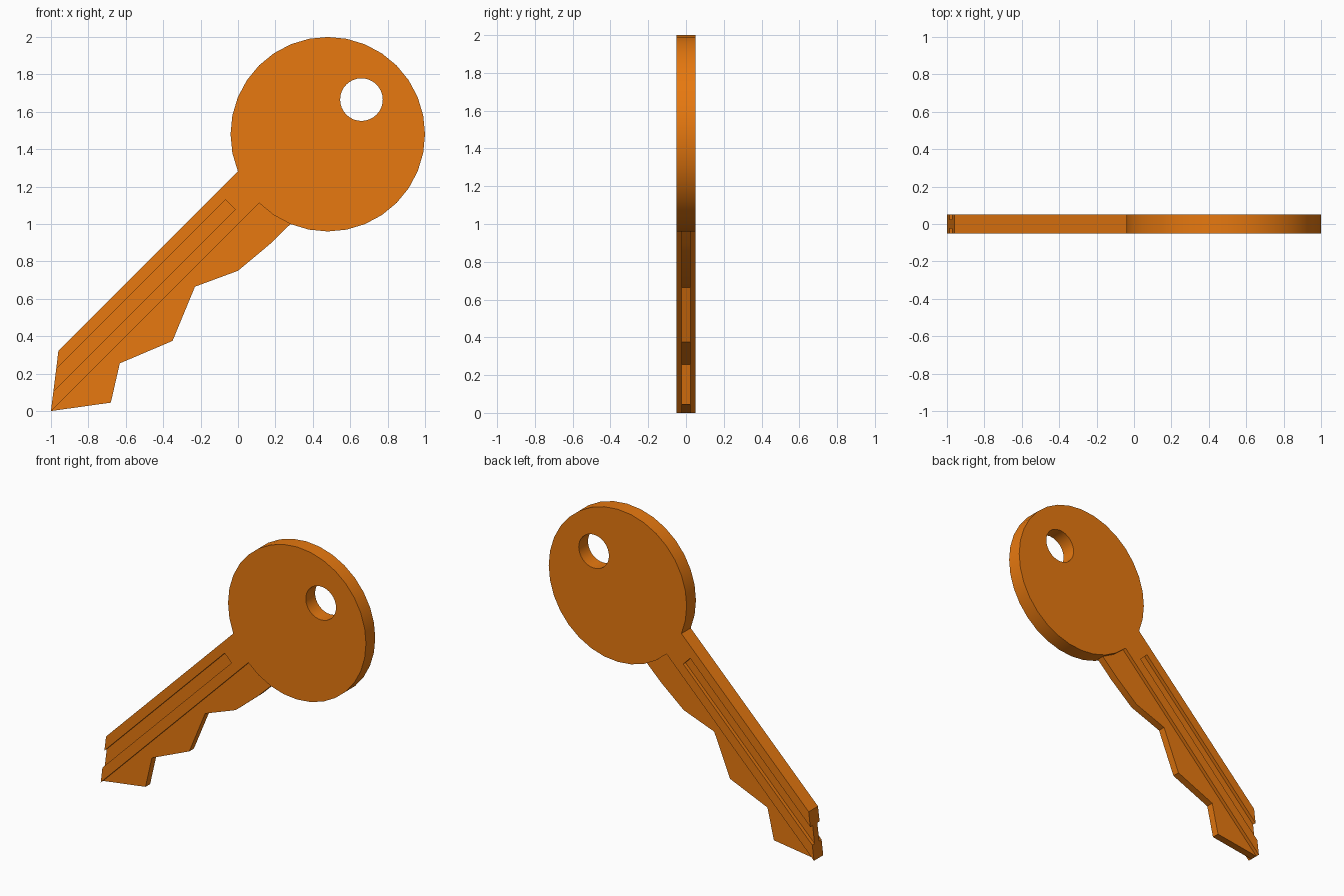
import bpy, bmesh, math

if "Cube" in bpy.data.objects:
    bpy.data.objects.remove(bpy.data.objects["Cube"])

orange = bpy.data.materials.new("orange")
orange.diffuse_color = (0.80, 0.19, 0.005, 1)
orange.use_nodes = True
orange.node_tree.nodes["Principled BSDF"].inputs["Base Color"].default_value = orange.diffuse_color


def prism(name, outline, y0, y1):
    """Extrude an (x, z) outline from y0 to y1."""
    bm = bmesh.new()
    face = bm.faces.new([bm.verts.new((x, y0, z)) for x, z in outline])
    ext = bmesh.ops.extrude_face_region(bm, geom=[face])
    moved = [v for v in ext["geom"] if isinstance(v, bmesh.types.BMVert)]
    bmesh.ops.translate(bm, verts=moved, vec=(0, y1 - y0, 0))
    bmesh.ops.recalc_face_normals(bm, faces=bm.faces)
    mesh = bpy.data.meshes.new(name)
    bm.to_mesh(mesh)
    bm.free()
    mesh.materials.append(orange)
    obj = bpy.data.objects.new(name, mesh)
    bpy.context.collection.objects.link(obj)
    return obj


def circle(cx, cz, r, steps, n=32):
    return [(cx + r * math.cos(math.tau * i / n), cz + r * math.sin(math.tau * i / n))
            for i in steps]


def combine(target, other, operation):
    """Apply a boolean and discard the helper."""
    mod = target.modifiers.new(operation, "BOOLEAN")
    mod.operation, mod.object, mod.solver = operation, other, "EXACT"
    bpy.context.view_layer.objects.active = target
    bpy.ops.object.modifier_apply(modifier=mod.name)
    bpy.data.objects.remove(other)


# Round bow running into the thick shank
bow = circle(0.48, 1.48, 0.52, range(20, 20 + 31))  # 225 deg round to 202.5 deg
key = prism("key", bow + [(-0.96, 0.323), (-1.0, 0.0)], -0.05, 0.05)

# Thinner toothed blade, overlapping slightly into the shank and bow
teeth = prism("toothed_blade", [
    (-1.0, 0.0), (-0.68, 0.045), (-0.632, 0.255), (-0.35, 0.375), (-0.23, 0.665),
    (0.0, 0.75), (0.17, 0.892), (0.281, 1.0), (0.32, 1.1), (0.2, 1.24), (-0.9, 0.14)],
    -0.025, 0.025)
combine(key, teeth, "UNION")

# Key ring hole
combine(key, prism("ring_hole", circle(0.66, 1.665, 0.114, range(32)), -0.2, 0.2), "DIFFERENCE")

# Long groove on each side of the shank
for side in (-1, 1):
    groove = prism("groove", [(-0.066, 1.13), (-0.014, 1.077), (-1.1, -0.009), (-1.1, 0.096)],
                   side * 0.025, side * 0.1)
    combine(key, groove, "DIFFERENCE")

bpy.ops.object.select_all(action="DESELECT")
key.select_set(True)
bpy.context.view_layer.objects.active = key
bpy.ops.object.shade_smooth_by_angle(angle=math.radians(30))
